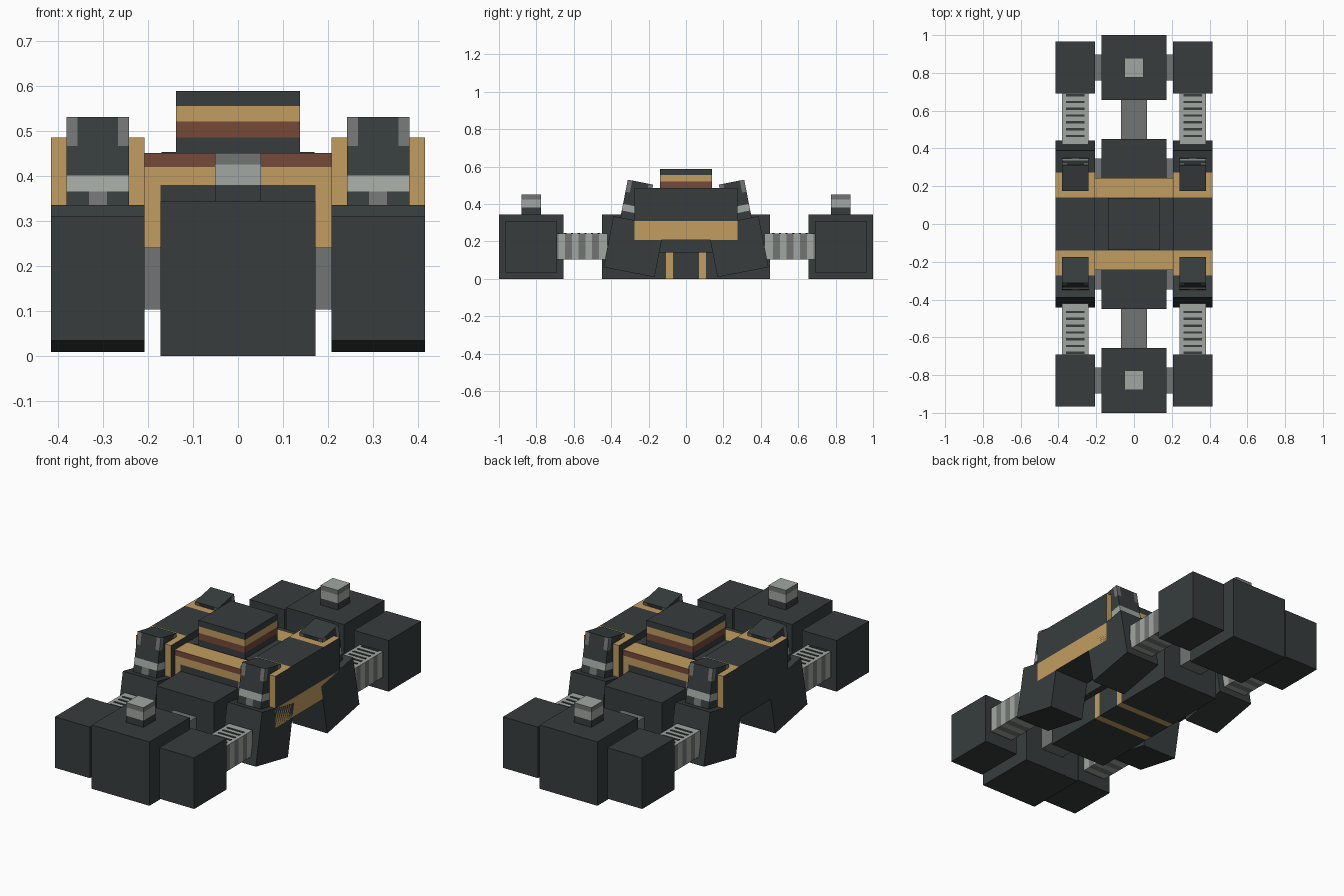
import bpy, bmesh, math
from mathutils import Vector, Matrix

cube = bpy.data.objects.get("Cube")
if cube:
    bpy.data.objects.remove(cube, do_unlink=True)


def material(name, rgb):
    m = bpy.data.materials.new(name)
    m.use_nodes = True
    m.diffuse_color = (*rgb, 1)
    m.node_tree.nodes["Principled BSDF"].inputs["Base Color"].default_value = (*rgb, 1)
    return m


DARK, TAN, RED, GREY, PALE = range(5)
palette = [
    material("charcoal", (0.038, 0.046, 0.046)),
    material("tan", (0.54, 0.34, 0.115)),
    material("rust", (0.18, 0.067, 0.042)),
    material("mid grey", (0.168, 0.178, 0.178)),
    material("pale grey", (0.36, 0.39, 0.36)),
]


def box(name, center, size, paint=DARK, cuts=(), at=(0, 0, 0), tilt=0):
    """Box cut along planes (axis, value); paint is a colour or a rule of (centre, normal)."""
    bm = bmesh.new()
    bmesh.ops.create_cube(bm, size=1)
    bmesh.ops.scale(bm, vec=size, verts=bm.verts)
    bmesh.ops.translate(bm, vec=center, verts=bm.verts)
    for axis, value in cuts:
        co, no = Vector(), Vector()
        co[axis], no[axis] = value, 1
        bmesh.ops.bisect_plane(bm, geom=bm.verts[:] + bm.edges[:] + bm.faces[:],
                               plane_co=co, plane_no=no)
    bm.normal_update()
    for f in bm.faces:
        f.material_index = paint(f.calc_center_median(), f.normal) if callable(paint) else paint
    mesh = bpy.data.meshes.new(name)
    bm.to_mesh(mesh)
    bm.free()
    for m in palette:
        mesh.materials.append(m)
    ob = bpy.data.objects.new(name, mesh)
    ob.matrix_world = Matrix.Translation(at) @ Matrix.Rotation(tilt, 4, 'X')
    bpy.context.collection.objects.link(ob)
    return ob


def both(axis, *values):
    return [(axis, s * v) for v in values for s in (-1, 1)]


# Colour rules
def hull_paint(c, n):
    if abs(n.y) > 0.5:
        if c.z > 0.42:
            return RED
        return DARK if c.z < 0.38 and abs(c.x) < 0.172 else TAN
    if n.z > 0.5:
        return DARK if abs(c.y) < 0.14 else TAN
    return DARK


def side_paint(c, n):
    if abs(n.y) > 0.5:
        return TAN
    if n.z > 0.5:
        return DARK if abs(c.y) < 0.14 else TAN
    return TAN if n.x > 0.5 and c.x > 0 and c.z < 0.31 else DARK


def cabin_paint(c, n):
    if abs(n.z) > 0.5 or c.z > 0.555 or c.z < 0.485:
        return DARK
    return RED if c.z < 0.52 else TAN


def keel_paint(c, n):
    return TAN if 0.07 < abs(c.y) < 0.107 and abs(n.y) < 0.5 else DARK


def lamp_paint(c, n):
    if n.z > 0.5:
        return PALE
    return DARK if c.z < 0.38 else (PALE if c.z < 0.425 else GREY)


def post_paint(c, n):
    if abs(n.z) > 0.5:
        return DARK
    if 0.177 < c.z < 0.213:
        return PALE
    if abs(n.y) > 0.5:
        if c.z < 0.177:
            return GREY if abs(c.x) < 0.02 else DARK
        return GREY if c.z > 0.28 and abs(c.x) > 0.045 else DARK
    return GREY if c.z > 0.28 and abs(c.y + off) > 0.045 else DARK


# Central body
box("hull", (0, 0, 0.295), (0.414, 0.485, 0.31), hull_paint,
    both(1, 0.14) + both(0, 0.172) + [(2, 0.38), (2, 0.42)])
box("keel", (0, 0, 0.07), (0.344, 0.214, 0.14), keel_paint, both(1, 0.07))
box("cabin", (0, 0, 0.519), (0.276, 0.276, 0.138), cabin_paint,
    [(2, 0.485), (2, 0.52), (2, 0.555)])
box("cabin_roof_base", (0, 0, 0.451), (0.34, 0.27, 0.004))

for sx, side in ((-1, "right"), (1, "left")):
    box(f"{side}_flank", (sx * 0.311, 0, 0.346), (0.208, 0.55, 0.278), side_paint,
        both(1, 0.14) + [(2, 0.31)])

for sy, end in ((-1, "front"), (1, "back")):
    # Middle blocks and the beam joining them
    box(f"{end}_inner_block", (0, sy * 0.278, 0.172), (0.344, 0.344, 0.344))
    box(f"{end}_outer_block", (0, sy * 0.828, 0.172), (0.344, 0.344, 0.344))
    box(f"{end}_center_beam", (0, sy * 0.55, 0.172), (0.138, 0.24, 0.138), GREY)
    box(f"{end}_lamp", (0, sy * 0.828, 0.397), (0.103, 0.103, 0.106), lamp_paint,
        [(2, 0.38), (2, 0.425)])
    # Cross axles
    for where, y in (("inner", 0.278), ("outer", 0.828)):
        box(f"{end}_{where}_axle", (0, sy * y, 0.172), (0.44, 0.138, 0.138), GREY)

    for sx, side in ((-1, "right"), (1, "left")):
        label = f"{end}_{side}"
        x = sx * 0.311
        box(f"{label}_end_block", (x, sy * 0.828, 0.172), (0.208, 0.275, 0.275))

        # Tilted block with the post standing on it
        spot, tilt = (x, sy * 0.278, 0.172), sy * math.radians(11)
        box(f"{label}_tilted_block", (0, 0, 0), (0.208, 0.278, 0.278), at=spot, tilt=tilt)
        off = -sy * 0.032
        box(f"{label}_post", (0, -off, 0.24), (0.138, 0.138, 0.21), post_paint,
            both(0, 0.02, 0.045) + [(1, -off - 0.045), (1, -off + 0.045)]
            + [(2, 0.177), (2, 0.213), (2, 0.28)], at=spot, tilt=tilt)

        # Ribbed side rod
        step = 0.036
        ribs = [0.43 + i * step for i in range(1, 8)]
        box(f"{label}_rod", (x, sy * 0.56, 0.172), (0.138, 0.28, 0.138),
            lambda c, n: GREY if n.z < 0.5 and int((abs(c.y) - 0.43) / step) % 2 else PALE,
            [(1, sy * r) for r in ribs])
        for i, r in enumerate(ribs):
            box(f"{label}_rod_rib_{i + 1}", (x, sy * r, 0.242), (0.1, 0.012, 0.004))
